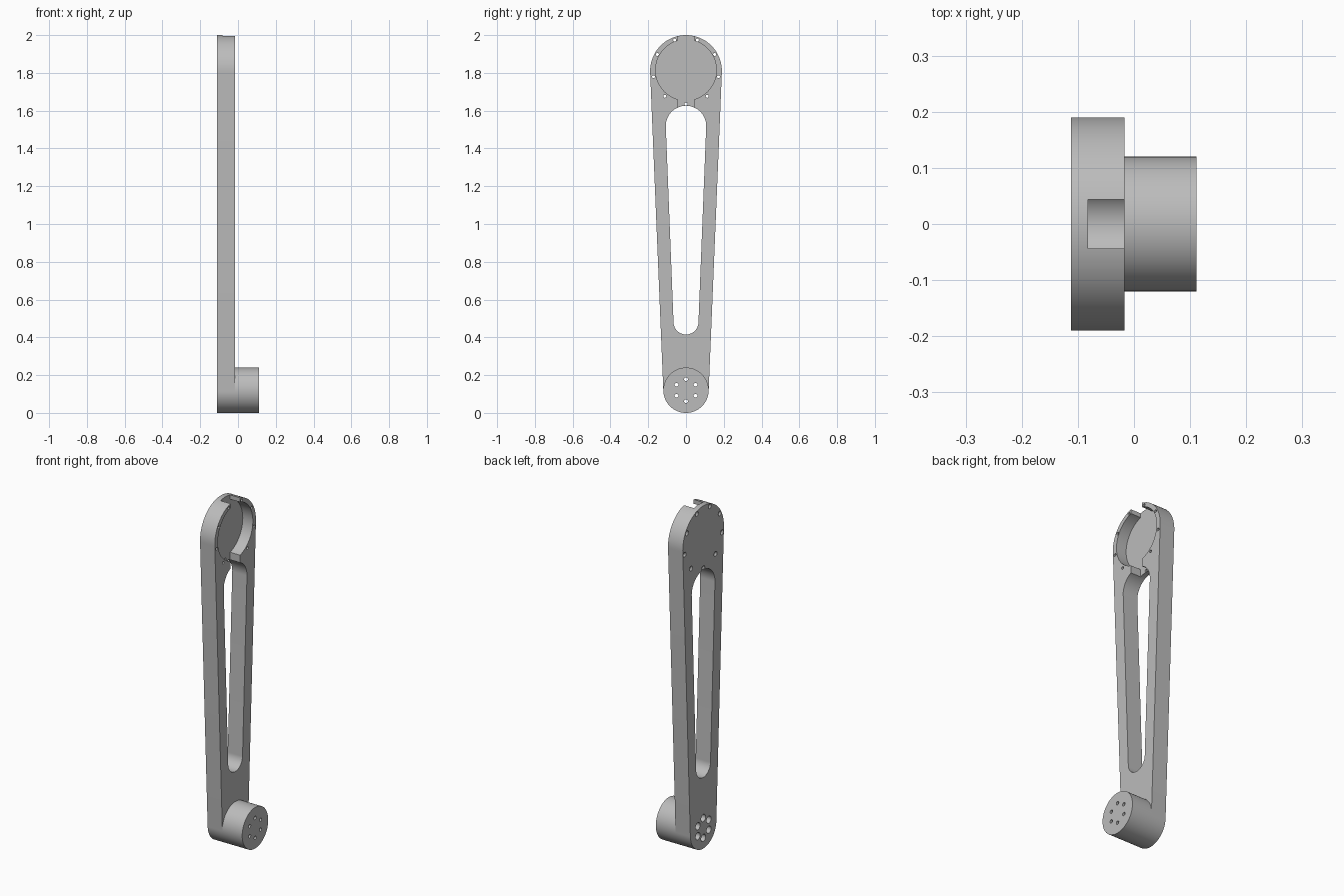
import bpy
import bmesh
from math import sin, cos, pi, radians, asin

if "Cube" in bpy.data.objects:
    bpy.data.objects.remove(bpy.data.objects["Cube"])

metal = bpy.data.materials.new("grey metal")
metal.use_nodes = True
GREY = (0.5, 0.5, 0.5, 1)
metal.diffuse_color = GREY
metal.node_tree.nodes["Principled BSDF"].inputs["Base Color"].default_value = GREY

BACK, FACE, TIP, FLOOR = -0.112, -0.017, 0.111, -0.082
HEAD_Z, HEAD_R = 1.81, 0.19
FOOT_Z, FOOT_R = 0.12, 0.12


def make_object(name, bm):
    bmesh.ops.recalc_face_normals(bm, faces=bm.faces)
    mesh = bpy.data.meshes.new(name)
    bm.to_mesh(mesh)
    bm.free()
    mesh.materials.append(metal)
    obj = bpy.data.objects.new(name, mesh)
    bpy.context.collection.objects.link(obj)
    return obj


def add_turned(bm, profile, y, z, n):
    """Solid of revolution about the x axis from (x, radius) pairs."""
    rings = [[bm.verts.new((x, y + r * cos(2 * pi * i / n), z + r * sin(2 * pi * i / n)))
              for i in range(n)] for x, r in profile]
    for a, b in zip(rings, rings[1:]):
        for i in range(n):
            j = (i + 1) % n
            bm.faces.new((a[i], a[j], b[j], b[i]))
    bm.faces.new(rings[0])
    bm.faces.new(rings[-1])


def turned(name, profile, places, n):
    bm = bmesh.new()
    for y, z in places:
        add_turned(bm, profile, y, z, n)
    return make_object(name, bm)


def tapered_slot(name, x0, x1, z_low, r_low, z_high, r_high, n=48):
    """Prism whose outline wraps two circles with tangent sides."""
    lean = asin((r_high - r_low) / (z_high - z_low))
    outline = []
    for z, r, start, end in ((z_high, r_high, -lean, pi + lean),
                             (z_low, r_low, pi + lean, 2 * pi - lean)):
        for i in range(n + 1):
            a = start + (end - start) * i / n
            outline.append((r * cos(a), z + r * sin(a)))
    bm = bmesh.new()
    face = bm.faces.new([bm.verts.new((x0, y, z)) for y, z in outline])
    side = bmesh.ops.extrude_face_region(bm, geom=[face])["geom"]
    moved = [v for v in side if isinstance(v, bmesh.types.BMVert)]
    bmesh.ops.translate(bm, verts=moved, vec=(x1 - x0, 0, 0))
    return make_object(name, bm)


def block(name, low, high):
    bm = bmesh.new()
    bmesh.ops.create_cube(bm, size=1)
    for v in bm.verts:
        v.co = [(a + b) / 2 + c * (b - a) for a, b, c in zip(low, high, v.co)]
    return make_object(name, bm)


def ring_of(count, radius, z, first):
    angles = [radians(first) + 2 * pi * i / count for i in range(count)]
    return [(radius * cos(a), z + radius * sin(a)) for a in angles]


# Arm plate and the round boss at its foot
arm = tapered_slot("arm", BACK, FACE, FOOT_Z, FOOT_R, HEAD_Z, HEAD_R)
boss = turned("boss", [(FACE, FOOT_R), (TIP, FOOT_R)], [(0, FOOT_Z)], 96)

# Cutters: window, head pocket, cable notch and bolt holes
window = tapered_slot("window_cutter", -0.3, 0.3, 0.481, 0.066, 1.519, 0.107)
pocket = turned("pocket_cutter", [(FLOOR, 0.161), (0.1, 0.161)], [(0, HEAD_Z + 0.005)], 96)
notch = block("notch_cutter", (FLOOR, -0.044, 1.56), (0.1, 0.044, 2.1))
head_holes = turned("head_hole_cutter",
                    [(BACK - 0.01, 0.0145), (BACK + 0.002, 0.0145),
                     (BACK + 0.01, 0.008), (0.1, 0.008)],
                    ring_of(9, 0.175, HEAD_Z, -90), 20)
foot_holes = turned("foot_hole_cutter",
                    [(BACK - 0.1, 0.021), (0.06, 0.021), (0.06, 0.01), (0.3, 0.01)],
                    ring_of(6, 0.058, FOOT_Z, 30), 24)


def cut(obj, cutters):
    for cutter in cutters:
        mod = obj.modifiers.new(cutter.name, "BOOLEAN")
        mod.operation = "DIFFERENCE"
        mod.solver = "EXACT"
        mod.object = cutter
    graph = bpy.context.evaluated_depsgraph_get()
    mesh = bpy.data.meshes.new_from_object(obj.evaluated_get(graph))
    obj.modifiers.clear()
    obj.data = mesh


cut(arm, [window, pocket, notch, head_holes, foot_holes])
cut(boss, [foot_holes])
for cutter in (window, pocket, notch, head_holes, foot_holes):
    bpy.data.objects.remove(cutter)

# Smooth round walls, crisp rims
bpy.ops.object.select_all(action="DESELECT")
for obj in (arm, boss):
    obj.select_set(True)
bpy.context.view_layer.objects.active = arm
bpy.ops.object.shade_smooth_by_angle(angle=radians(30))
